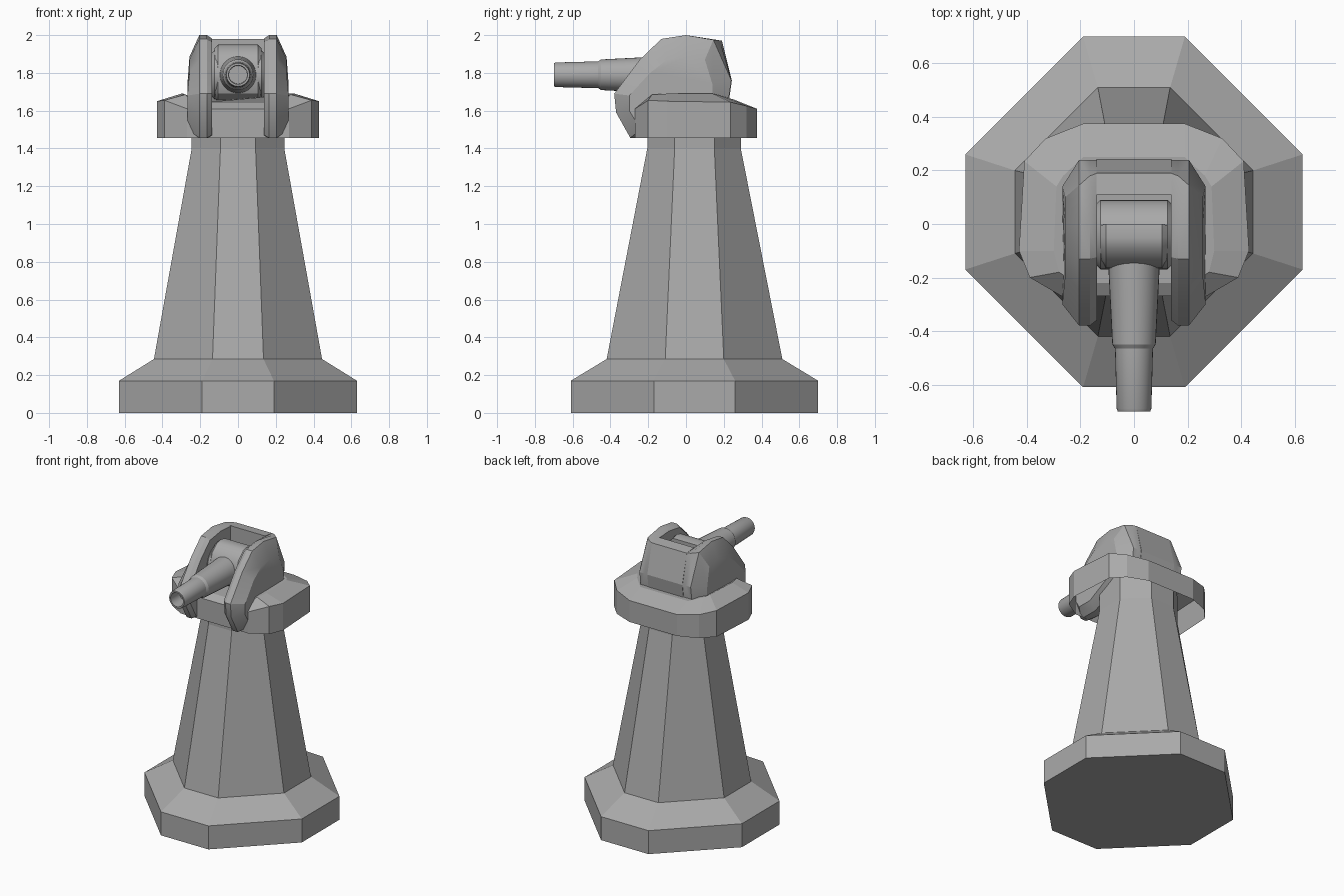
import bpy, bmesh, math
from mathutils import Vector

cube = bpy.data.objects.get("Cube")
if cube:
    bpy.data.objects.remove(cube, do_unlink=True)

grey = bpy.data.materials.new("plain grey")
grey.use_nodes = True
grey.diffuse_color = (0.4, 0.4, 0.4, 1)
grey.node_tree.nodes["Principled BSDF"].inputs["Base Color"].default_value = (0.4, 0.4, 0.4, 1)


def loft(name, rings, start=True, end=True, smooth=None):
    """Skin a list of equal-length closed rings, with optional end caps."""
    bm = bmesh.new()
    loops = [[bm.verts.new(p) for p in ring] for ring in rings]
    n = len(loops[0])
    for a, b in zip(loops, loops[1:]):
        for i in range(n):
            j = (i + 1) % n
            bm.faces.new((a[i], a[j], b[j], b[i]))
    if start:
        bm.faces.new(loops[0])
    if end:
        bm.faces.new(loops[-1])
    bmesh.ops.recalc_face_normals(bm, faces=bm.faces)
    mesh = bpy.data.meshes.new(name)
    bm.to_mesh(mesh)
    bm.free()
    mesh.materials.append(grey)
    obj = bpy.data.objects.new(name, mesh)
    bpy.context.collection.objects.link(obj)
    if smooth:
        bpy.ops.object.select_all(action='DESELECT')
        obj.select_set(True)
        bpy.context.view_layer.objects.active = obj
        bpy.ops.object.shade_smooth_by_angle(angle=math.radians(smooth))
    return obj


def mirrored(half):
    """Close a +x half outline with its mirror image."""
    return half + [(-p[0],) + tuple(p[1:]) for p in reversed(half)]


def octagon(z, half_x, flat_x, front, side_front, side_back, back):
    return mirrored([(flat_x, front, z), (half_x, side_front, z),
                     (half_x, side_back, z), (flat_x, back, z)])


def circle(y, z, radius, axis, along, count=32):
    ring = []
    for i in range(count):
        a = math.tau * i / count
        u, v = radius * math.cos(a), radius * math.sin(a)
        ring.append((along, y + u, z + v) if axis == 'x' else (u, along, z + v))
    return ring


# Eight-sided foot and tapering column
foot = (0.63, 0.19, -0.61, -0.17, 0.26, 0.70)
shoulder = octagon(0.285, 0.445, 0.135, -0.42, -0.11, 0.20, 0.51)
neck = (0.245, 0.093, -0.205, -0.06, 0.15, 0.29)
loft("tower", [octagon(0, *foot), octagon(0.17, *foot), shoulder,
               octagon(1.4, *neck), octagon(1.6, *neck)])

# Collar shell, open underneath
rim = [(0.27, -0.27, 1.61), (0.39, -0.20, 1.655), (0.43, -0.10, 1.65),
       (0.41, 0.235, 1.645), (0.33, 0.32, 1.625), (0.19, 0.375, 1.61)]
inner = [(0.22, -0.22, 1.64), (0.28, -0.18, 1.685), (0.30, -0.10, 1.69),
         (0.29, 0.14, 1.69), (0.265, 0.18, 1.68), (0.19, 0.25, 1.66)]
loft("collar", [mirrored([(x, y, 1.455) for x, y, z in rim]),
                mirrored(rim), mirrored(inner)], start=False)

# Side cheeks: (y, z) outline, chamfered outward to a smaller outer face
outline = [(-0.295, 1.456), (-0.37, 1.59), (-0.38, 1.69), (-0.245, 1.87),
           (-0.13, 1.98), (0.0, 2.0), (0.145, 1.975), (0.24, 1.76),
           (0.22, 1.62), (-0.15, 1.456)]
outer = [(-0.24, 1.50), (-0.30, 1.60), (-0.30, 1.68), (-0.19, 1.80),
         (-0.10, 1.87), (0.0, 1.885), (0.10, 1.87), (0.14, 1.74),
         (0.14, 1.64), (-0.13, 1.50)]
centre = Vector((-0.03, 1.70))
slot_edge = []
for i, p in enumerate(outline):
    q = centre + (Vector(p) - centre) * 0.94 if i < 6 else Vector(p)
    slot_edge.append((0.19, 1.97) if i == 6 else tuple(q))
middle = [(0.18, 1.972) if i == 6 else p for i, p in enumerate(outline)]
for side, label in ((1, "left"), (-1, "right")):
    rings = []
    for x, prof in ((0.138, slot_edge), (0.165, middle), (0.205, outline)):
        rings.append([(side * x, y, z) for y, z in prof])
    rings.append([(side * (0.257 if z > 1.78 else 0.268), y, z) for y, z in outer])
    loft(label + "_cheek", rings, smooth=25)

# Rear wall joining the cheeks
wall = [(0.11, 1.60), (0.11, 1.98), (0.19, 1.97), (0.243, 1.76), (0.22, 1.60)]
loft("rear_wall", [[(x, y, z) for y, z in wall] for x in (-0.14, 0.14)])

# Pivot drum and gun mantlet
loft("pivot_drum", [circle(-0.04, 1.79, r, 'x', x)
                    for x, r in ((-0.14, 0.115), (-0.125, 0.13),
                                 (0.125, 0.13), (0.14, 0.115))], smooth=30)
mantlet = [(0.0, 1.94), (-0.05, 1.95), (-0.09, 1.94), (-0.145, 1.89),
           (-0.165, 1.83), (-0.165, 1.74), (-0.145, 1.69), (-0.09, 1.65), (0.0, 1.645)]
hub = Vector((-0.04, 1.79))
rings = []
for x, s in ((-0.125, 0.88), (-0.105, 1), (0.105, 1), (0.125, 0.88)):
    pts = [hub + (Vector(p) - hub) * s for p in mantlet]
    rings.append([(x, p.x, p.y) for p in pts])
loft("mantlet", rings, smooth=30)

# Stepped barrel with a hollow muzzle
barrel = [(-0.12, 0.098), (-0.45, 0.081), (-0.465, 0.071), (-0.69, 0.065),
          (-0.70, 0.061), (-0.70, 0.050), (-0.60, 0.048)]
loft("barrel", [circle(0, 1.79, r, 'y', y) for y, r in barrel], smooth=30)
